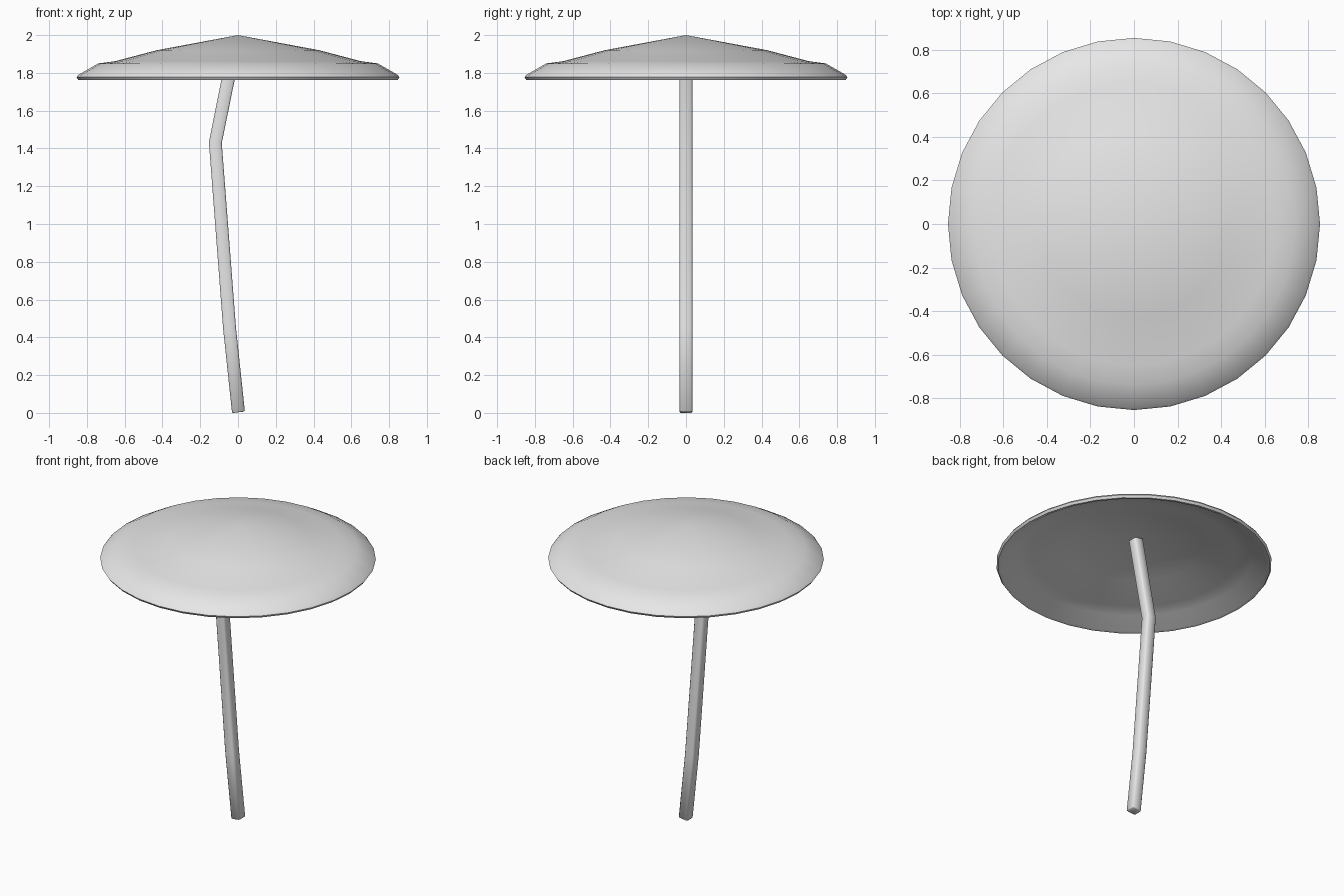
import bpy
import bmesh
from math import cos, sin, tau, radians
from mathutils import Vector

cube = bpy.data.objects.get("Cube")
if cube:
    bpy.data.objects.remove(cube, do_unlink=True)

grey = bpy.data.materials.new("plain grey")
grey.use_nodes = True
grey.diffuse_color = (0.8, 0.8, 0.8, 1)
grey.node_tree.nodes["Principled BSDF"].inputs["Base Color"].default_value = grey.diffuse_color


def add_object(name, bm, angle):
    bmesh.ops.recalc_face_normals(bm, faces=bm.faces[:])
    mesh = bpy.data.meshes.new(name)
    bm.to_mesh(mesh)
    bm.free()
    mesh.materials.append(grey)
    obj = bpy.data.objects.new(name, mesh)
    bpy.context.collection.objects.link(obj)
    bpy.ops.object.select_all(action='DESELECT')
    obj.select_set(True)
    bpy.context.view_layer.objects.active = obj
    bpy.ops.object.shade_smooth_by_angle(angle=radians(angle))
    return obj


def bridge(bm, a, b):
    for i in range(len(a)):
        j = (i + 1) % len(a)
        bm.faces.new((a[i], a[j], b[j], b[i]))


# Canopy: thin shell, outer profile over the rim and back underneath
SIDES = 32
profile = [(0.43, 1.92), (0.65, 1.862), (0.74, 1.85), (0.845, 1.79), (0.855, 1.777),
           (0.845, 1.762), (0.825, 1.765), (0.73, 1.825), (0.64, 1.838), (0.42, 1.895)]
bm = bmesh.new()
rings = [[bm.verts.new((r * cos(tau * i / SIDES), r * sin(tau * i / SIDES), z))
          for i in range(SIDES)] for r, z in profile]
for a, b in zip(rings, rings[1:]):
    bridge(bm, a, b)
for ring, z in ((rings[0], 2.0), (rings[-1], 1.973)):
    tip = bm.verts.new((0, 0, z))
    for i in range(SIDES):
        bm.faces.new((ring[i], ring[(i + 1) % SIDES], tip))
add_object("canopy", bm, 60)

# Pole: bent square bar with slightly softened corners
HALF, CUT = 0.034, 0.008
section = [(HALF, HALF - CUT), (HALF - CUT, HALF), (CUT - HALF, HALF), (-HALF, HALF - CUT),
           (-HALF, CUT - HALF), (CUT - HALF, -HALF), (HALF - CUT, -HALF), (HALF, CUT - HALF)]
path = [(0.002, 0.008), (-0.045, 0.45), (-0.12, 1.43), (-0.015, 1.95)]
tilt = [0.11, 0.09, -0.06, -0.2]
bm = bmesh.new()
rings = [[bm.verts.new((px + x, y, pz + x * t)) for x, y in section]
         for (px, pz), t in zip(path, tilt)]
# Rounded foot
rings.insert(0, [bm.verts.new((x * 0.85, y * 0.85, x * 0.1 + 0.003)) for x, y in section])
for a, b in zip(rings, rings[1:]):
    bridge(bm, a, b)
bm.faces.new(rings[0])
bm.faces.new(rings[-1])
add_object("pole", bm, 60)
